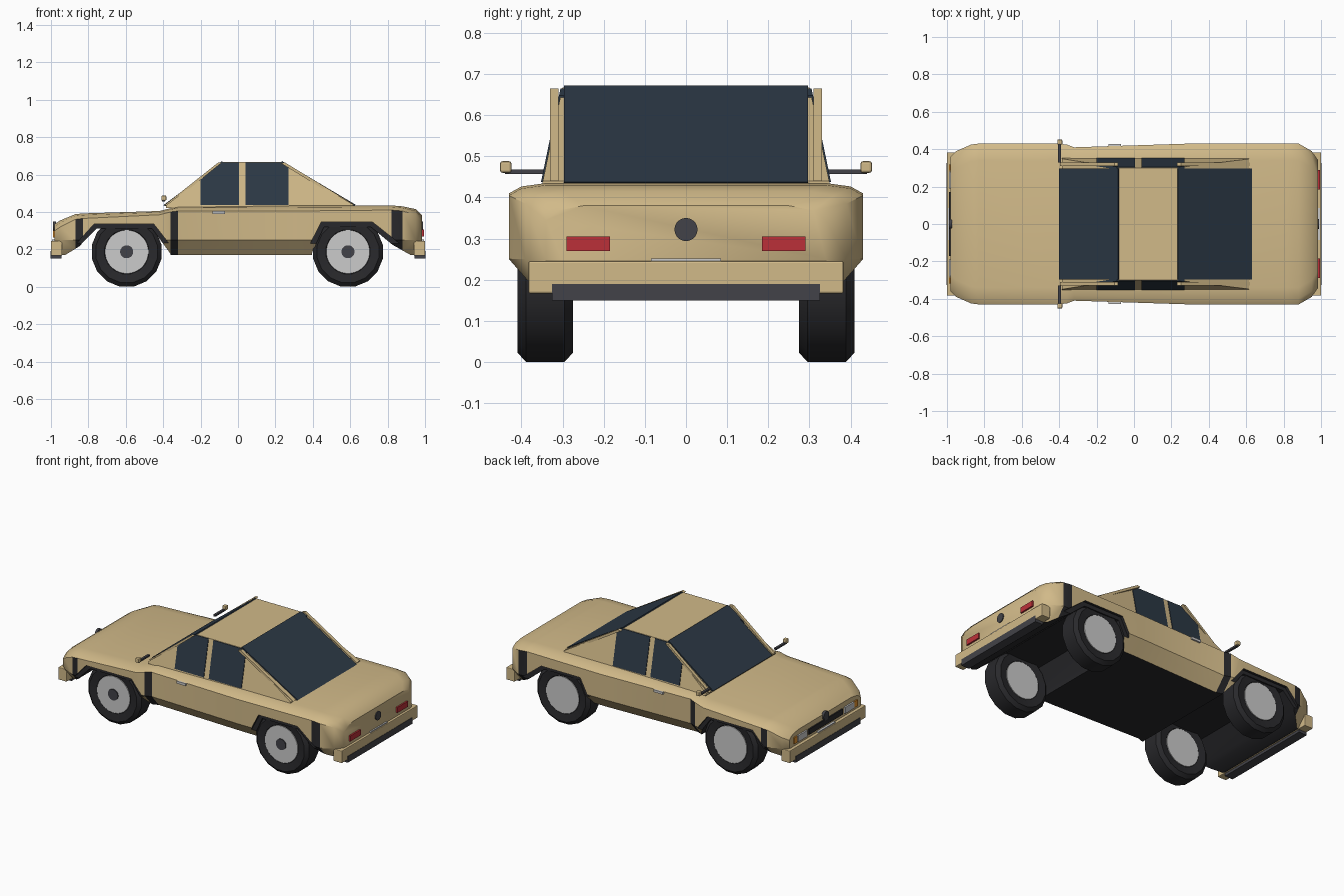
import bpy, bmesh, math
from mathutils import Vector

if "Cube" in bpy.data.objects:
    bpy.data.objects.remove(bpy.data.objects["Cube"])


def material(name, r, g, b):
    m = bpy.data.materials.new(name)
    m.diffuse_color = (r, g, b, 1)
    m.use_nodes = True
    m.node_tree.nodes["Principled BSDF"].inputs["Base Color"].default_value = m.diffuse_color
    return m


TAN = material("tan_paint", 0.64, 0.49, 0.25)
DARK = material("dark_trim", 0.022, 0.022, 0.025)
TRIM = material("grey_trim", 0.055, 0.055, 0.065)
GLASS = material("glass", 0.025, 0.04, 0.06)
METAL = material("light_metal", 0.75, 0.75, 0.78)
RED = material("red_lamp", 0.5, 0.03, 0.04)
ORANGE = material("orange_lamp", 0.8, 0.3, 0.03)


def build(name, verts, faces, *mats, slots=None):
    me = bpy.data.meshes.new(name)
    me.from_pydata(verts, [], faces)
    for m in mats:
        me.materials.append(m)
    if slots:
        me.polygons.foreach_set("material_index", slots)
    bm = bmesh.new()
    bm.from_mesh(me)
    bmesh.ops.remove_doubles(bm, verts=bm.verts, dist=1e-5)
    bmesh.ops.recalc_face_normals(bm, faces=bm.faces)
    bm.to_mesh(me)
    bm.free()
    ob = bpy.data.objects.new(name, me)
    bpy.context.collection.objects.link(ob)
    return ob


def activate(ob):
    bpy.ops.object.select_all(action='DESELECT')
    ob.select_set(True)
    bpy.context.view_layer.objects.active = ob


def soften(ob, degrees):
    activate(ob)
    bpy.ops.object.shade_smooth_by_angle(angle=math.radians(degrees))


def prism(name, pts, inner, outer, mat):
    """Extrude an (x, z) outline between two y(z) functions."""
    n = len(pts)
    verts = [(x, f(z), z) for f in (inner, outer) for x, z in pts]
    faces = [tuple(range(n)), tuple(range(n, 2 * n))]
    faces += [(i, (i + 1) % n, n + (i + 1) % n, n + i) for i in range(n)]
    return build(name, verts, faces, mat)


def box(name, x, y, z, mat, bevel=0):
    verts = [(a, b, c) for a in x for b in y for c in z]
    faces = [(0, 1, 3, 2), (4, 5, 7, 6), (0, 1, 5, 4), (2, 3, 7, 6), (0, 2, 6, 4), (1, 3, 7, 5)]
    ob = build(name, verts, faces, mat)
    if bevel:
        mod = ob.modifiers.new("bevel", 'BEVEL')
        mod.width, mod.segments = bevel, 2
    return ob


def lathe(name, profile, segs, loc, mat, axis='Y'):
    """Revolve (radius, offset) points; the ends are closed when radius is 0."""
    verts, faces, n = [], [], len(profile)
    for i in range(segs):
        a = 2 * math.pi * (i + 0.5) / segs
        for r, o in profile:
            u, v = r * math.cos(a), r * math.sin(a)
            p = (u, o, v) if axis == 'Y' else (o, u, v)
            verts.append(Vector(p) + Vector(loc))
    for i in range(segs):
        j = (i + 1) % segs
        faces += [(i * n + k, i * n + k + 1, j * n + k + 1, j * n + k) for k in range(n - 1)]
    return build(name, verts, faces, mat)


def disc(name, r, half, segs, loc, mat, axis='Y'):
    return lathe(name, [(0, -half), (r, -half), (r, half), (0, half)], segs, loc, mat, axis)


# Body shell: stations of x, half width, top z, shoulder z, dark stripe after
stations = [
    (-0.98, 0.36, 0.335, 0.30, 0), (-0.95, 0.39, 0.355, 0.32, 0),
    (-0.87, 0.425, 0.388, 0.36, 1), (-0.83, 0.43, 0.392, 0.365, 0),
    (-0.42, 0.43, 0.405, 0.385, 0), (-0.36, 0.425, 0.42, 0.40, 1),
    (-0.32, 0.41, 0.43, 0.405, 0), (0.30, 0.43, 0.435, 0.405, 0),
    (0.82, 0.43, 0.435, 0.41, 1), (0.88, 0.43, 0.43, 0.405, 0),
    (0.95, 0.39, 0.415, 0.385, 0), (0.985, 0.34, 0.38, 0.345, 0)]
verts, faces, slots = [], [], []
for x, w, top, sh, _ in stations:
    half = [(w - 0.07, 0.17), (w, 0.25), (w, sh), (w - 0.03, (sh + 2 * top) / 3), (w - 0.09, top)]
    verts += [(x, y, z) for y, z in half + [(-y, z) for y, z in reversed(half)]]
for i in range(len(stations) - 1):
    for k in range(10):
        a, b = i * 10 + k, i * 10 + (k + 1) % 10
        faces.append((a, b, b + 10, a + 10))
        slots.append(1 if k == 9 or (stations[i][4] and k in (0, 1, 7, 8)) else 0)
faces += [tuple(range(10)), tuple(range(len(verts) - 10, len(verts)))]
body = build("body_shell", verts, faces, TAN, DARK, slots=slots + [0, 0])


def cut(outline, y0, y1):
    cutter = prism("arch_cutter", outline, lambda z: y0, lambda z: y1, DARK)
    cutter.hide_render = True
    activate(body)
    mod = body.modifiers.new("arch", 'BOOLEAN')
    mod.object, mod.operation, mod.solver = cutter, 'DIFFERENCE', 'EXACT'
    mod.material_mode = 'TRANSFER'
    bpy.ops.object.modifier_apply(modifier=mod.name)
    bpy.data.objects.remove(cutter)


# Wheel arches: a shallow dark lip on each side, then a tunnel across the body
lips = [
    [(-0.95, 0.1), (-0.95, 0.165), (-0.86, 0.235), (-0.77, 0.335), (-0.45, 0.335), (-0.325, 0.175), (-0.325, 0.1)],
    [(0.35, 0.1), (0.36, 0.18), (0.445, 0.345), (0.72, 0.345), (0.84, 0.25), (0.95, 0.165), (0.95, 0.1)]]
tunnels = [
    [(-0.94, 0.1), (-0.94, 0.16), (-0.85, 0.215), (-0.755, 0.312), (-0.46, 0.312), (-0.36, 0.175), (-0.36, 0.1)],
    [(0.39, 0.1), (0.395, 0.18), (0.46, 0.32), (0.71, 0.32), (0.825, 0.225), (0.94, 0.16), (0.94, 0.1)]]
for lip, tunnel in zip(lips, tunnels):
    for s in (1, -1):
        cut(lip, s * 0.413, s * 0.6)
    cut(tunnel, -0.6, 0.6)
soften(body, 35)


# Cabin
def side(z):
    return 0.35 - (z - 0.43) * 0.05 / 0.24


cabin = [(-0.385, 0.42), (-0.385, 0.435), (-0.08, 0.667), (0.23, 0.667), (0.615, 0.44), (0.615, 0.42)]
prism("cabin", cabin, lambda z: -side(z), side, TAN)
for s in (1, -1):
    off = lambda d: (lambda z: s * (side(z) + d))
    prism("front_side_window", [(-0.2, 0.437), (-0.2, 0.58), (-0.09, 0.665), (0.005, 0.665), (0.005, 0.437)],
          off(-0.01), off(0.004), GLASS)
    prism("rear_side_window", [(0.04, 0.437), (0.04, 0.665), (0.24, 0.665), (0.27, 0.648), (0.27, 0.437)],
          off(-0.01), off(0.004), GLASS)

# Windscreen, rear window and the raised pillar bars
screens = {"windscreen": [(-0.40, 0.435), (-0.085, 0.672), (-0.078, 0.66), (-0.38, 0.43)],
           "rear_window": [(0.63, 0.438), (0.235, 0.672), (0.228, 0.66), (0.61, 0.43)]}
for name, pts in screens.items():
    prism(name, pts, lambda z: -0.297, lambda z: 0.297, GLASS)
bars = {"front_pillar": [(-0.395, 0.435), (-0.105, 0.665), (-0.085, 0.665), (-0.37, 0.435)],
        "rear_pillar": [(0.62, 0.44), (0.25, 0.665), (0.23, 0.66), (0.59, 0.44)]}
for s in (1, -1):
    for name, pts in bars.items():
        prism(name, pts, lambda z: s * 0.31, lambda z: s * 0.33, TAN)

    # Mirrors and door handles
    y = lambda a, b: (s * a, s * b)
    box("mirror_arm", (-0.405, -0.39), y(0.33, 0.44), (0.457, 0.468), TRIM)
    box("mirror", (-0.41, -0.383), y(0.424, 0.452), (0.46, 0.488), TAN, 0.006)
    box("door_handle", (-0.135, -0.07), y(0.40, 0.427), (0.39, 0.405), METAL)

    # Lamps
    box("tail_lamp", (0.96, 0.995), y(0.185, 0.29), (0.27, 0.305), RED)
    box("head_lamp", (-0.99, -0.96), y(0.19, 0.28), (0.262, 0.302), METAL)
    box("indicator", (-0.988, -0.96), y(0.287, 0.318), (0.262, 0.302), ORANGE)

# Grille, badge discs, bumpers and trim
box("grille", (-0.988, -0.96), (-0.17, 0.17), (0.265, 0.30), DARK)
for s in (-1, 1):
    x = lambda a, b: (s * a, s * b)
    box("bumper", x(0.94, 1.0), (-0.383, 0.383), (0.167, 0.245), TAN, 0.004)
    box("bumper_strip", x(0.945, 1.002), (-0.326, 0.326), (0.15, 0.19), TRIM)
    box("plate_trim", x(0.97, 0.994), (-0.085, 0.085), (0.241, 0.252), METAL)
    disc("badge_disc", 0.028, 0.008, 24, (s * 0.982, 0, 0.322), TRIM, 'X')

# Wheels
tyre = [(0.11, -0.05), (0.12, -0.06), (0.168, -0.067), (0.19, -0.047), (0.19, 0.047),
        (0.168, 0.067), (0.12, 0.06), (0.11, 0.05)]
for x in (-0.595, 0.588):
    for y in (-0.342, 0.342):
        soften(lathe("tyre", tyre, 16, (x, y, 0.187), DARK), 25)
        soften(disc("wheel_hub", 0.116, 0.062, 32, (x, y, 0.187), METAL), 30)
        soften(disc("hub_cap", 0.035, 0.004, 20, (x, y - 0.064, 0.187), TRIM), 30)
